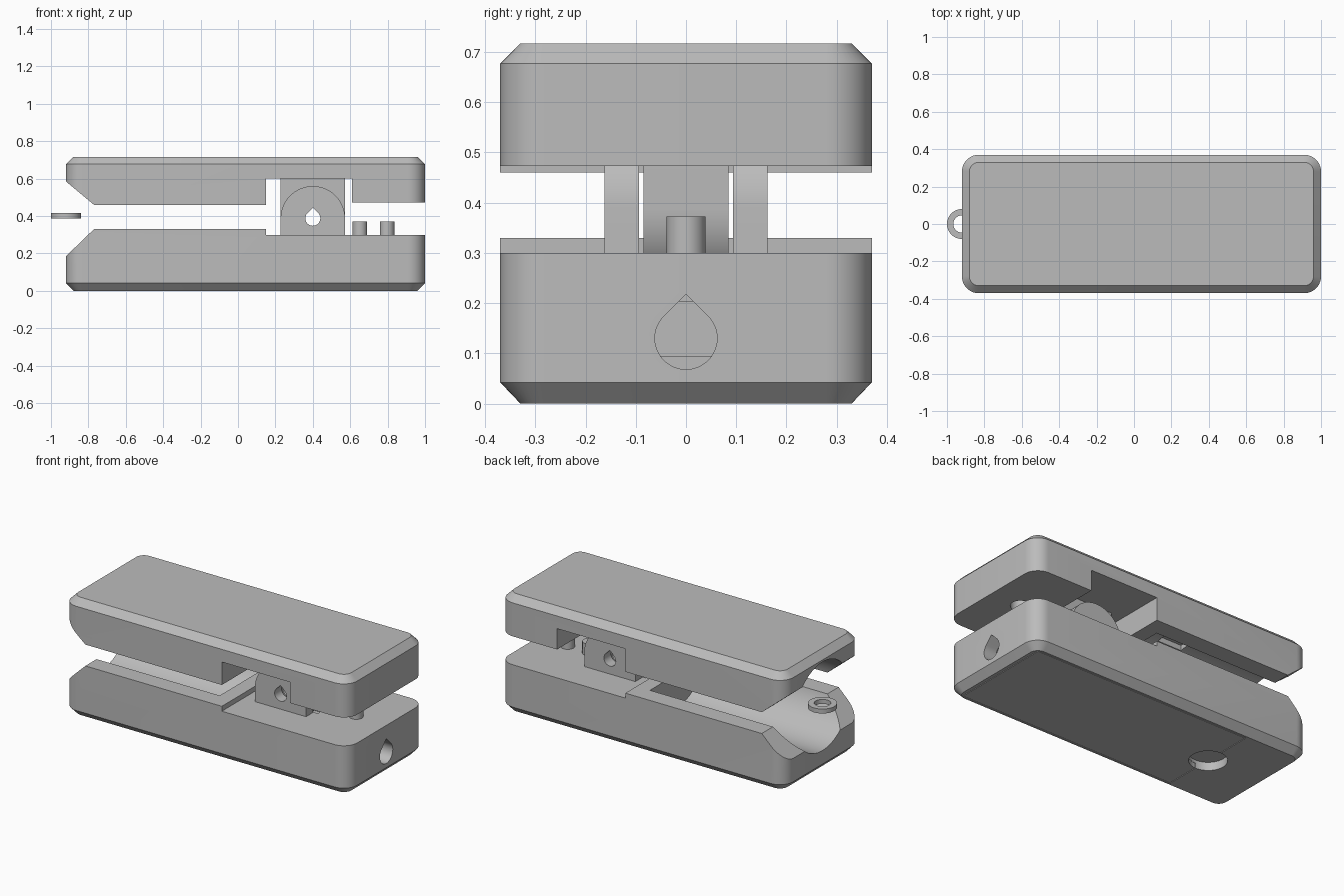
import bpy, bmesh, math

if "Cube" in bpy.data.objects:
    bpy.data.objects.remove(bpy.data.objects["Cube"])

grey = bpy.data.materials.new("plain_grey")
grey.diffuse_color = (0.5, 0.5, 0.5, 1)
grey.use_nodes = True
grey.node_tree.nodes["Principled BSDF"].inputs["Base Color"].default_value = grey.diffuse_color

MID = 0.395          # height of the finger channel axis and hinge axis
PIN_X = 0.4          # hinge position


def add_object(name, bm):
    bmesh.ops.recalc_face_normals(bm, faces=bm.faces)
    me = bpy.data.meshes.new(name)
    bm.to_mesh(me)
    bm.free()
    ob = bpy.data.objects.new(name, me)
    bpy.context.collection.objects.link(ob)
    me.materials.append(grey)
    return ob


def loft(name, rings):
    bm = bmesh.new()
    loops = [[bm.verts.new(p) for p in ring] for ring in rings]
    for a, b in zip(loops, loops[1:]):
        for i in range(len(a)):
            j = (i + 1) % len(a)
            bm.faces.new((a[i], a[j], b[j], b[i]))
    bm.faces.new(loops[0])
    bm.faces.new(loops[-1])
    return add_object(name, bm)


def prism(name, pts, axis, lo, hi):
    """Extrude a 2D outline along an axis."""
    place = {"x": lambda u, v, w: (w, u, v),
             "y": lambda u, v, w: (u, w, v),
             "z": lambda u, v, w: (u, v, w)}[axis]
    return loft(name, [[place(u, v, w) for u, v in pts] for w in (lo, hi)])


def arc(cx, cy, r, a0, a1, n):
    return [(cx + r * math.cos(math.radians(a0 + (a1 - a0) * i / n)),
             cy + r * math.sin(math.radians(a0 + (a1 - a0) * i / n))) for i in range(n + 1)]


def circle(cx, cy, r, n=48):
    return arc(cx, cy, r, 0, 360, n)[:-1]


def teardrop(cx, cy, r):
    return arc(cx, cy, r, 135, 405, 36) + [(cx, cy + r * math.sqrt(2))]


def box(name, x0, x1, y0, y1, z0, z1):
    return prism(name, [(x0, y0), (x1, y0), (x1, y1), (x0, y1)], "z", z0, z1)


def rounded_ring(inset, r, z):
    x0, x1, y = -0.92 + inset, 1.0 - inset, 0.37 - inset
    pts = []
    for cx, cy, a in ((x1 - r, y - r, 0), (x0 + r, y - r, 90),
                      (x0 + r, r - y, 180), (x1 - r, r - y, 270)):
        pts += arc(cx, cy, r, a, a + 90, 10)
    return [(px, py, z) for px, py in pts]


def boolean(ob, tool, op="DIFFERENCE"):
    m = ob.modifiers.new(op.lower(), "BOOLEAN")
    m.operation, m.object, m.solver = op, tool, "EXACT"
    bpy.ops.object.select_all(action="DESELECT")
    bpy.context.view_layer.objects.active = ob
    ob.select_set(True)
    bpy.ops.object.modifier_apply(modifier=m.name)
    bpy.data.objects.remove(tool)


def finger_channel():
    return prism("channel_cutter", circle(0, MID, 0.27, 72), "x", -1.1, 0.06)


# Lower shell: rounded plan, chamfered base, sloped mouth and stepped top
lower = loft("lower_shell", [rounded_ring(0.04, 0.05, 0), rounded_ring(0, 0.09, 0.042),
                             rounded_ring(0, 0.09, 0.4)])
side = [(-1.1, -0.1), (1.1, -0.1), (1.1, 0.30), (0.15, 0.30), (0.15, 0.33),
        (-0.77, 0.33), (-0.92, 0.185), (-1.1, 0.011)]
boolean(lower, prism("outline", side, "y", -0.5, 0.5), "INTERSECT")
boolean(lower, finger_channel())
boolean(lower, box("sensor_window", -0.38, -0.22, -0.06, 0.06, 0.085, 0.2))
boolean(lower, box("lug_clearance", 0.2, 0.6, -0.09, 0.09, 0.21, 0.4))
boolean(lower, box("inner_cavity", 0.12, 0.92, -0.25, 0.25, 0.095, 0.203))
boolean(lower, prism("cable_hole", teardrop(0, 0.13, 0.062), "x", 0.9, 1.1))
boolean(lower, box("lid_recess", -0.52, 0.94, -0.318, 0.318, -0.1, 0.03))
boolean(lower, prism("thumb_notch", circle(-0.52, 0, 0.105), "z", -0.1, 0.05))

# Flush battery lid in the base, with a round thumb notch at its end
lid = box("battery_lid", -0.516, 0.936, -0.314, 0.314, 0, 0.029)
boolean(lid, prism("thumb_notch", circle(-0.52, 0, 0.105), "z", -0.1, 0.1))

# Upper shell: mirrored form with a wide notch for the hinge
upper = loft("upper_shell", [rounded_ring(0, 0.09, 0.4), rounded_ring(0, 0.09, 0.677),
                             rounded_ring(0.04, 0.05, 0.717)])
side = [(-1.1, 0.9), (1.1, 0.9), (1.1, 0.473), (0.61, 0.473), (0.61, 0.60), (0.15, 0.60),
        (0.15, 0.46), (-0.77, 0.46), (-0.92, 0.585), (-1.1, 0.735)]
boolean(upper, prism("outline", side, "y", -0.5, 0.5), "INTERSECT")
boolean(upper, finger_channel())
boolean(upper, box("sensor_window", -0.38, -0.22, -0.06, 0.06, 0.6, 0.69))
peg_xs = (0.652, 0.797)
for x in peg_xs:
    boolean(upper, prism("peg_socket", circle(x, 0, 0.055), "z", 0.4, 0.54))

# Hinge lugs: two round-topped below, one round-bottomed hanging between
parts = [lower, lid, upper]
r = 0.172
tall = arc(PIN_X, 0.388, r, 0, 180, 32) + [(PIN_X - r, 0.29), (PIN_X + r, 0.29)]
hung = arc(PIN_X, 0.388, r, 180, 360, 32) + [(PIN_X + r, 0.61), (PIN_X - r, 0.61)]
for name, outline, y0, y1 in (("front_hinge_lug", tall, -0.162, -0.094),
                              ("back_hinge_lug", tall, 0.094, 0.162),
                              ("middle_hinge_lug", hung, -0.085, 0.085)):
    lug = prism(name, outline, "y", y0, y1)
    boolean(lug, prism("pin_hole", teardrop(PIN_X, 0.388, 0.04), "y", -0.5, 0.5))
    parts.append(lug)

# Spring pegs behind the hinge
for i, x in enumerate(peg_xs):
    parts.append(prism(f"spring_peg_{i + 1}", circle(x, 0, 0.039, 32), "z", 0.29, 0.372))

# Cord ring at the mouth
ring = prism("cord_ring", circle(-0.92, 0, 0.08), "z", 0.388, 0.415)
boolean(ring, prism("ring_hole", circle(-0.92, 0, 0.046), "z", 0.3, 0.5))
parts.append(ring)

bpy.ops.object.select_all(action="DESELECT")
for ob in parts:
    ob.select_set(True)
bpy.context.view_layer.objects.active = lower
bpy.ops.object.shade_smooth_by_angle(angle=math.radians(30))
